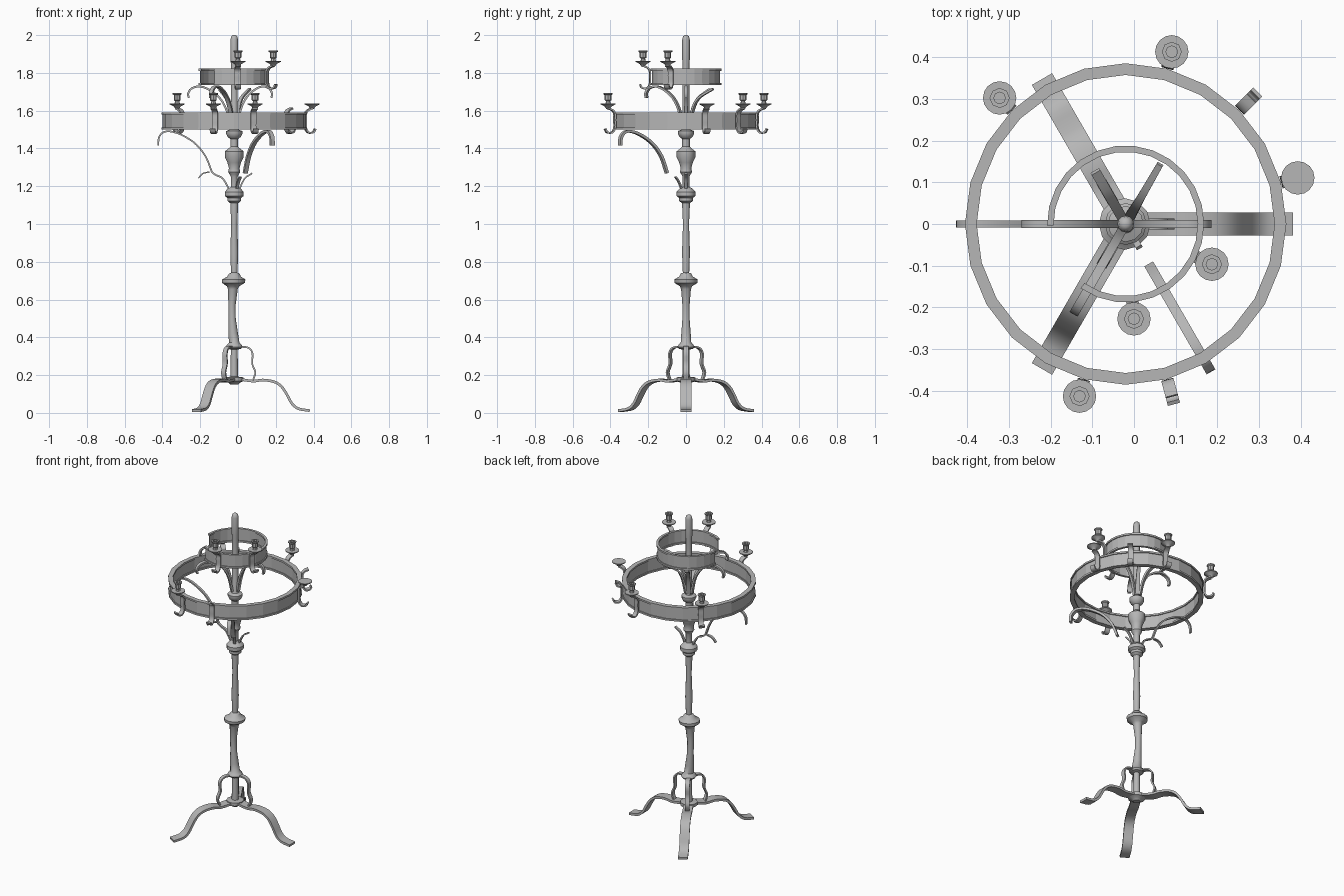
import bpy, bmesh, math
from mathutils import Vector

if "Cube" in bpy.data.objects:
    bpy.data.objects.remove(bpy.data.objects["Cube"])

CX = -0.02  # axis of the stand
iron = bpy.data.materials.new("grey_iron")
iron.diffuse_color = (0.47, 0.47, 0.47, 1)
iron.use_nodes = True
iron.node_tree.nodes["Principled BSDF"].inputs["Base Color"].default_value = iron.diffuse_color


def finish(name, bm, smooth=None):
    bmesh.ops.recalc_face_normals(bm, faces=bm.faces)
    me = bpy.data.meshes.new(name)
    bm.to_mesh(me)
    bm.free()
    me.materials.append(iron)
    ob = bpy.data.objects.new(name, me)
    bpy.context.collection.objects.link(ob)
    if smooth:
        bpy.ops.object.select_all(action='DESELECT')
        ob.select_set(True)
        bpy.context.view_layer.objects.active = ob
        bpy.ops.object.shade_smooth_by_angle(angle=math.radians(smooth))
    return ob


def lathe(name, profile, segs, centre=(CX, 0, 0), smooth=None, sway=lambda z: 0):
    """Revolve an open (radius, z) profile and cap both ends."""
    bm = bmesh.new()
    rings = []
    for r, z in profile:
        rings.append([bm.verts.new((centre[0] + sway(z) + r * math.cos(2 * math.pi * i / segs),
                                    centre[1] + r * math.sin(2 * math.pi * i / segs),
                                    centre[2] + z)) for i in range(segs)])
    for a, b in zip(rings, rings[1:]):
        for i in range(segs):
            j = (i + 1) % segs
            bm.faces.new((a[i], a[j], b[j], b[i]))
    bm.faces.new(rings[0])
    bm.faces.new(rings[-1])
    return finish(name, bm, smooth)


def hoop(name, radius, z0, z1, segs, start=0, end=360):
    """Flat band with a narrow lip along both edges."""
    lip, ri, ro = 0.011, radius - 0.025 * radius / 0.385 - 0.003, radius
    bi, bo = ri + 0.006, ro - 0.006
    sec = [(ri, z0), (ro, z0), (ro, z0 + lip), (bo, z0 + lip), (bo, z1 - lip), (ro, z1 - lip),
           (ro, z1), (ri, z1), (ri, z1 - lip), (bi, z1 - lip), (bi, z0 + lip), (ri, z0 + lip)]
    closed = end - start == 360
    bm = bmesh.new()
    rings = []
    for k in range(segs + (0 if closed else 1)):
        a = math.radians(start + (end - start) * k / segs)
        rings.append([bm.verts.new((CX + r * math.cos(a), r * math.sin(a), z)) for r, z in sec])
    pairs = list(zip(rings, rings[1:])) + ([(rings[-1], rings[0])] if closed else [])
    n = len(sec)
    for a, b in pairs:
        for i in range(n):
            bm.faces.new((a[i], a[(i + 1) % n], b[(i + 1) % n], b[i]))
    if not closed:
        bm.faces.new(rings[0])
        bm.faces.new(rings[-1])
    return finish(name, bm)


def curve_points(pts, steps):
    """Catmull-Rom smoothing of a (radius, z) path."""
    p = [Vector(q) for q in pts]
    p = [2 * p[0] - p[1]] + p + [2 * p[-1] - p[-2]]
    out = []
    for a, b, c, d in zip(p, p[1:], p[2:], p[3:]):
        for k in range(steps):
            t = k / steps
            out.append(0.5 * (2 * b + (c - a) * t + (2 * a - 5 * b + 4 * c - d) * t * t
                              + (3 * b - a - 3 * c + d) * t ** 3))
    return out + [p[-2]]


def strap(name, path, angle, width, thick, steps=3, tip=1.0):
    """Bent flat bar lying in the vertical plane at the given angle."""
    a = math.radians(angle)
    out, side = Vector((math.cos(a), math.sin(a), 0)), Vector((-math.sin(a), math.cos(a), 0))
    pts = curve_points(path, steps)
    bm = bmesh.new()
    rings = []
    for i, p in enumerate(pts):
        d = (pts[min(i + 1, len(pts) - 1)] - pts[max(i - 1, 0)]).normalized()
        n = Vector((-d.y, d.x)) * thick / 2
        w = width / 2 * (1 + (tip - 1) * i / (len(pts) - 1))
        rings.append([bm.verts.new(Vector((CX, 0, 0)) + out * q.x + Vector((0, 0, q.y)) + side * s)
                      for q, s in ((p + n, w), (p + n, -w), (p - n, -w), (p - n, w))])
    for r0, r1 in zip(rings, rings[1:]):
        for i in range(4):
            bm.faces.new((r0[i], r0[(i + 1) % 4], r1[(i + 1) % 4], r1[i]))
    bm.faces.new(rings[0])
    bm.faces.new(rings[-1])
    return finish(name, bm, 35)


# Turned column, slightly bent in its lower part
lathe("column", [
    (0.02, 0.15), (0.03, 0.16), (0.05, 0.168), (0.05, 0.188), (0.02, 0.192), (0.018, 0.335),
    (0.038, 0.34), (0.045, 0.35), (0.038, 0.362), (0.028, 0.372), (0.025, 0.42), (0.019, 0.5),
    (0.019, 0.57), (0.026, 0.655), (0.032, 0.67), (0.06, 0.688), (0.062, 0.706), (0.036, 0.722),
    (0.028, 0.737), (0.017, 0.742), (0.021, 0.85), (0.016, 1.0), (0.021, 1.11), (0.036, 1.122),
    (0.036, 1.138), (0.05, 1.148), (0.05, 1.17), (0.034, 1.188), (0.018, 1.196), (0.018, 1.25),
    (0.024, 1.262), (0.032, 1.275), (0.028, 1.295), (0.036, 1.325), (0.05, 1.355), (0.05, 1.385),
    (0.03, 1.4), (0.02, 1.41), (0.02, 1.45), (0.034, 1.46), (0.043, 1.478), (0.043, 1.492),
    (0.022, 1.5), (0.018, 1.51), (0.018, 1.85), (0.02, 1.87), (0.02, 1.975), (0.016, 1.993),
    (0.007, 2.0)], 12, smooth=40,
    sway=lambda z: -0.012 * max(0, math.cos((z - 0.55) * math.pi / 0.36)) if abs(z - 0.55) < 0.18 else 0)

# Three feet with scroll braces
foot = [(0.03, 0.178), (0.1, 0.168), (0.15, 0.174), (0.21, 0.165), (0.25, 0.14),
        (0.28, 0.095), (0.305, 0.05), (0.34, 0.022), (0.4, 0.012)]
brace = [(0.03, 0.35), (0.075, 0.345), (0.097, 0.315), (0.095, 0.26), (0.112, 0.215), (0.1, 0.176)]
for a in (0, 120, 240):
    strap("foot", foot, a, 0.056, 0.014)
    strap("brace", brace, a, 0.026, 0.009)

# Large whole hoop and small broken hoop
hoop("large_hoop", 0.385, 1.5, 1.59, 24)
hoop("small_hoop", 0.188, 1.735, 1.822, 22, -125, 181)

# Lower arms: one whole, one broken loose, one stub
tail = [(0.025, 1.18), (0.06, 1.24), (0.095, 1.258), (0.115, 1.272)]
hook = [(0.122, 1.285), (0.15, 1.355), (0.2, 1.42), (0.26, 1.462), (0.32, 1.487),
        (0.37, 1.488), (0.398, 1.46), (0.402, 1.415)]
strap("lower_arm", tail + hook, 180, 0.016, 0.009)
strap("split_curl", [(0.13, 1.275), (0.165, 1.268), (0.19, 1.242)], 180, 0.016, 0.007)
strap("loose_arm", [(0.117, 1.27)] + hook[1:], 300, 0.024, 0.014)
strap("arm_stub", [(0.025, 1.18), (0.055, 1.24), (0.095, 1.268)], 0, 0.016, 0.008)
strap("arm_stub", [(0.025, 1.18), (0.045, 1.225), (0.065, 1.25)], 300, 0.016, 0.008)

# Upper arms, some snapped short
upper = [(0.02, 1.51), (0.04, 1.6), (0.075, 1.665), (0.125, 1.707), (0.18, 1.728),
         (0.225, 1.718), (0.244, 1.69), (0.24, 1.668)]
strap("upper_arm", upper, 180, 0.018, 0.011)
strap("upper_arm", upper, 240, 0.022, 0.011)
strap("upper_arm", [(r * 0.82, z) for r, z in upper], 0, 0.018, 0.011)
strap("snapped_arm", upper[:3] + [(0.165, 1.715)], 60, 0.026, 0.011, tip=0.6)
strap("snapped_arm", upper[:3] + [(0.145, 1.712)], 120, 0.024, 0.011)


# Candle holders clipped to the hoops
def holder(angle, ring_r, z0, z1, pan=True, cup=True):
    r = ring_r + 0.006
    path = [(r + 0.052, z0 + 0.004), (r + 0.042, z0 - 0.014), (r + 0.016, z0 - 0.016), (r, z0 + 0.008),
            (r, z0 + 0.05), (r, z1 - 0.006), (r + 0.012, z1 + 0.012), (r + 0.036, z1 + 0.022)]
    strap("clip", path, angle, 0.03, 0.009)
    a, d = math.radians(angle), ring_r + 0.042
    c = (CX + d * math.cos(a), d * math.sin(a), z1 + 0.02)
    if pan:
        lathe("drip_pan", [(0.01, 0), (0.018, 0.012), (0.04, 0.024), (0.04, 0.029), (0.012, 0.029)], 16, c, 40)
    if cup:
        lathe("candle_cup", [(0.014, 0.028), (0.011, 0.04), (0.018, 0.046), (0.018, 0.072), (0.024, 0.077),
                             (0.024, 0.083), (0.014, 0.083), (0.014, 0.052)], 8, c)


for a in (75, 135, 255):
    holder(a, 0.385, 1.5, 1.59)
holder(15, 0.385, 1.5, 1.59, cup=False)
for a in (45, 285):
    holder(a, 0.385, 1.5, 1.59, pan=False, cup=False)
for a in (275, 335):
    holder(a, 0.186, 1.735, 1.815)
